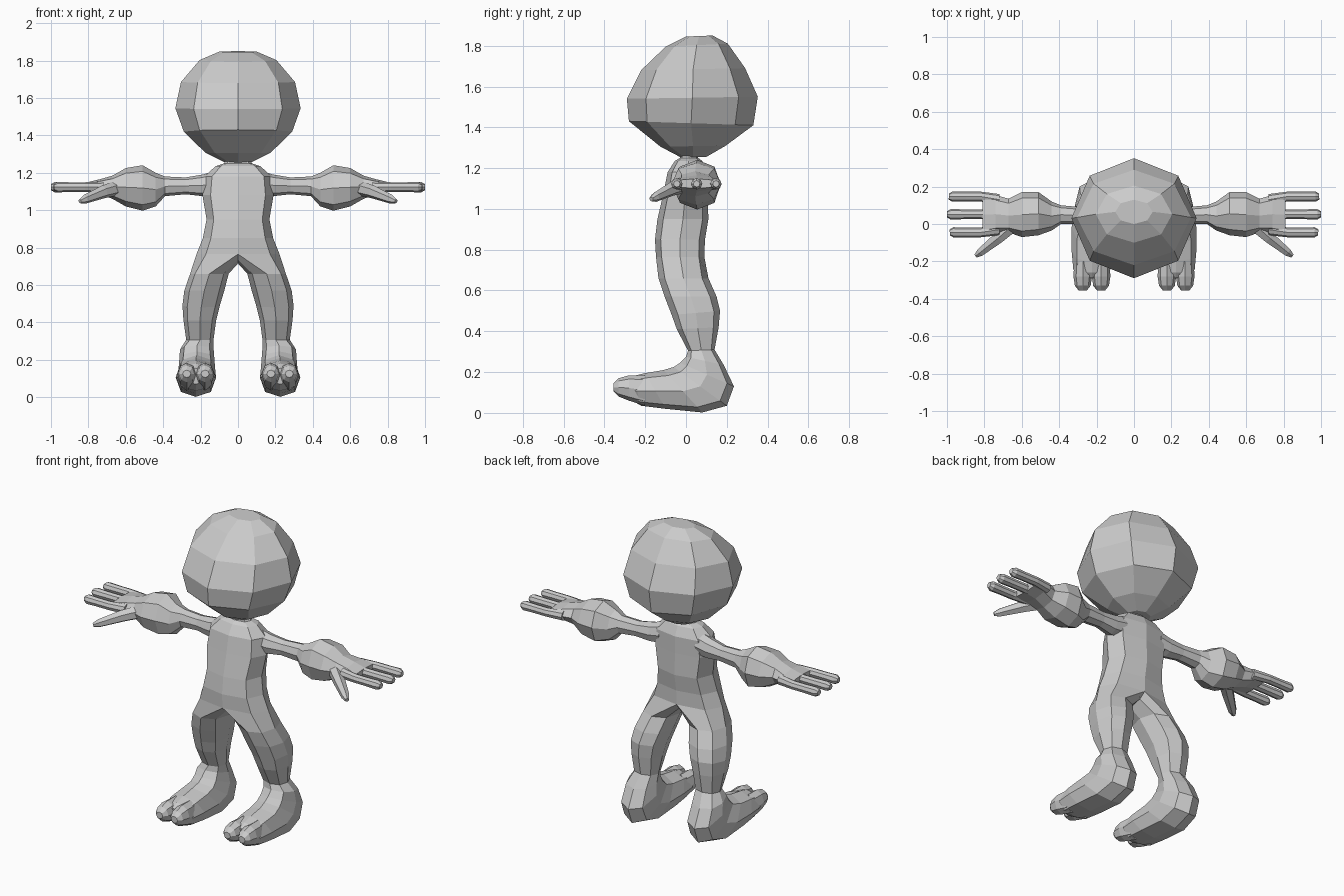
import bpy, bmesh, math
from mathutils import Vector

if "Cube" in bpy.data.objects:
    bpy.data.objects.remove(bpy.data.objects["Cube"])

grey = bpy.data.materials.new("plain grey")
grey.diffuse_color = (0.6, 0.6, 0.6, 1)
grey.use_nodes = True
grey.node_tree.nodes["Principled BSDF"].inputs["Base Color"].default_value = grey.diffuse_color


def ring(a, b, side, n=8, box=1.0):
    """Closed loop from point a round to b and back, bulging along side."""
    a, b, side = Vector(a), Vector(b), Vector(side)
    pw = lambda v: math.copysign(abs(v) ** box, v) if abs(v) > 1e-6 else 0
    pts = []
    for k in range(n):
        t = 2 * math.pi * k / n
        pts.append((a + b) / 2 + (a - b) / 2 * pw(math.cos(t)) + side * pw(math.sin(t)))
    return pts


def bridge(bm, loops, closed=True):
    """Join successive loops of vertices with quads."""
    for p, q in zip(loops, loops[1:]):
        n = len(p)
        for i in range(n if closed else n - 1):
            j = (i + 1) % n
            bm.faces.new((p[i], p[j], q[j], q[i]))


def finish(name, bm, mirror=False):
    bmesh.ops.recalc_face_normals(bm, faces=bm.faces)
    me = bpy.data.meshes.new(name)
    bm.to_mesh(me)
    bm.free()
    me.materials.append(grey)
    ob = bpy.data.objects.new(name, me)
    bpy.context.collection.objects.link(ob)
    if mirror:
        mod = ob.modifiers.new("mirror", 'MIRROR')
        mod.use_clip = True
        mod.merge_threshold = 0.0005
    return ob


def loft(name, rings, mirror=True):
    bm = bmesh.new()
    loops = [[bm.verts.new(p) for p in r] for r in rings]
    bridge(bm, loops)
    bm.faces.new(loops[0])
    bm.faces.new(loops[-1])
    return finish(name, bm, mirror)


def tube(name, path, n=6):
    """Tapered limb through (point, radius) stations."""
    d = (Vector(path[-1][0]) - Vector(path[0][0])).normalized()
    side = d.cross(Vector((0, 0, 1))).normalized()
    up = side.cross(d)
    loft(name, [ring(Vector(p) + up * r, Vector(p) - up * r, side * r, n) for p, r in path])


# Head: eight-sided faceted ball (z front, z back, half width, y front, y back)
head = [(1.255, 1.255, .07, -.03, .10), (1.305, 1.31, .175, -.125, .195),
        (1.43, 1.41, .29, -.28, .33), (1.54, 1.55, .335, -.29, .352),
        (1.68, 1.69, .305, -.22, .29), (1.795, 1.81, .205, -.10, .205),
        (1.845, 1.85, .10, .0, .13)]
loft("head", [ring((0, f, zf), (0, b, zb), (w, 0, 0)) for zf, zb, w, f, b in head], False)

# Body: half torso flowing into one leg and foot, then mirrored
torso = [(1.28, -.02, .05, .06), (1.25, -.03, .06, .075), (1.235, -.055, .08, .12),
         (1.18, -.09, .105, .18), (1.08, -.11, .105, .19), (.95, -.14, .11, .168),
         (.85, -.152, .093, .188), (.765, -.147, .09, .222)]
leg = [((-.135, .66), (.11, .66), .153, .103), ((-.105, .57), (.15, .57), .18, .107),
       ((-.07, .48), (.167, .5), .197, .1), ((-.045, .41), (.16, .42), .204, .088),
       ((.01, .305), (.14, .31), .204, .073), ((.0, .275), (.185, .235), .22, .09),
       ((-.03, .245), (.235, .13), .22, .095), ((-.06, .225), (.2, .035), .22, .1),
       ((-.11, .21), (.08, .002), .225, .108), ((-.2, .195), (-.1, .02), .225, .108),
       ((-.26, .18), (-.22, .035), .225, .1), ((-.29, .155), (-.28, .07), .225, .075)]
bm = bmesh.new()
halves = []
for z, f, b, w in torso:
    pts = ring((0, f, z), (0, b, z), (w, 0, 0), box=.75)[:5]
    halves.append([bm.verts.new(p) for p in pts])
bridge(bm, halves, closed=False)
crotch = [bm.verts.new((0, y, z)) for y, z in ((.05, .735), (-.03, .715), (-.1, .735))]
legs = [halves[-1] + crotch]
for f, b, cx, w in leg:
    legs.append([bm.verts.new(p) for p in ring((cx, *f), (cx, *b), (w, 0, 0), box=.85)])
bridge(bm, legs)
bm.faces.new(legs[-1])
finish("body", bm, True)

# Two blunt toes per foot
for name, cx in (("inner_toe", .176), ("outer_toe", .274)):
    st = [(-.2, .11, .075, .045), (-.28, .122, .062, .05),
          (-.33, .125, .045, .042), (-.355, .125, .02, .022)]
    loft(name, [ring((cx, y, z + h), (cx, y, z - h), (w, 0, 0)) for y, z, h, w in st])

# Arm and palm (x, top z, bottom z, front y, back y)
arm = [(.12, 1.21, 1.08, -.03, .09), (.19, 1.19, 1.075, -.02, .09),
       (.28, 1.175, 1.085, .0, .09), (.39, 1.18, 1.075, .0, .10),
       (.44, 1.2, 1.02, -.035, .12), (.51, 1.24, .997, -.06, .17),
       (.6, 1.225, 1.02, -.07, .17), (.67, 1.185, 1.06, -.045, .135),
       (.74, 1.165, 1.085, -.05, .155), (.81, 1.148, 1.1, -.065, .165)]
loft("arm", [ring((x, (f + b) / 2, t), (x, (f + b) / 2, u), (0, (b - f) / 2, 0), box=.9)
             for x, t, u, f, b in arm])

# Three fingers and a thumb
for name, y0, y, end in (("front_finger", -.03, -.045, .985), ("middle_finger", .05, .052, 1.0),
                         ("back_finger", .13, .147, .99)):
    z = 1.123
    tube(name, [((.72, y0, z), .03), ((.82, y, z), .026), ((.9, y, z), .026),
                ((end - .02, y, z), .028), ((end, y, z), .016)], 8)
tube("thumb", [((.64, .0, 1.12), .04), ((.72, -.07, 1.098), .035),
               ((.82, -.15, 1.058), .024), ((.845, -.17, 1.048), .012)])
